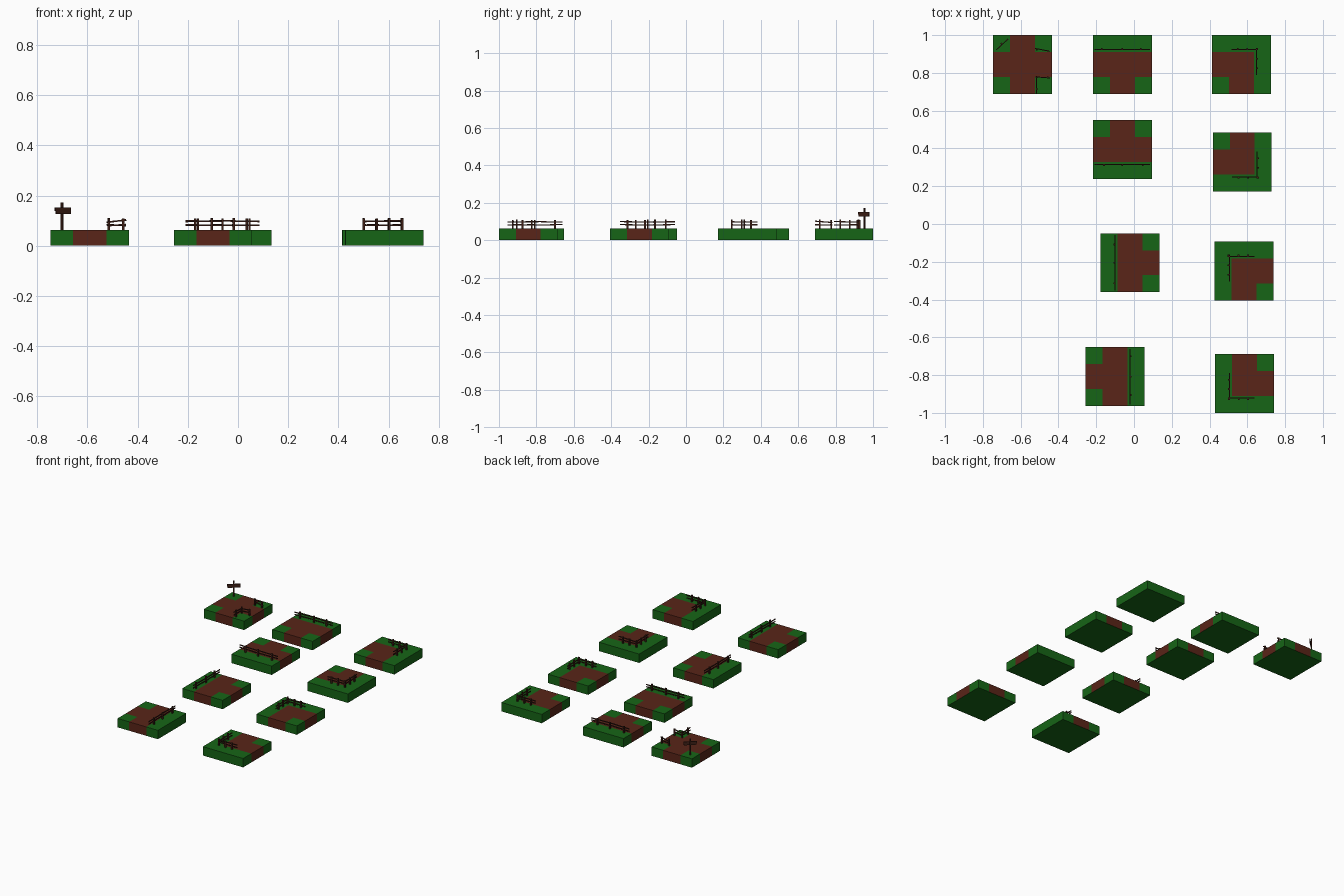
import bpy, bmesh, random
from math import radians
from mathutils import Matrix, Vector

if "Cube" in bpy.data.objects:
    bpy.data.objects.remove(bpy.data.objects["Cube"])

random.seed(4)
H, HALF, P = 0.062, 0.156, 0.066     # slab height, half size, half path width


def mat(name, rgb):
    m = bpy.data.materials.new(name)
    m.diffuse_color = (*rgb, 1)
    m.use_nodes = True
    m.node_tree.nodes["Principled BSDF"].inputs["Base Color"].default_value = m.diffuse_color
    return m


GRASS = mat("grass", (0.008, 0.13, 0.008))
DIRT = mat("dirt", (0.1, 0.018, 0.009))
WOOD = mat("wood", (0.05, 0.014, 0.008))


def finish(bm, name, mats, loc, rot):
    me = bpy.data.meshes.new(name)
    bm.to_mesh(me)
    bm.free()
    for m in mats:
        me.materials.append(m)
    ob = bpy.data.objects.new(name, me)
    ob.location = (loc[0], loc[1], 0)
    ob.rotation_euler.z = radians(rot)
    bpy.context.collection.objects.link(ob)


def slab(name, loc, rot, arms):
    """Grass block with a dirt path through the middle and the given arms."""
    bm = bmesh.new()
    bmesh.ops.create_cube(bm, size=1, matrix=Matrix.Translation((0, 0, H / 2))
                          @ Matrix.Diagonal((2 * HALF, 2 * HALF, H, 1)))
    for ax in (Vector((1, 0, 0)), Vector((0, 1, 0))):
        for s in (-P, P):
            bmesh.ops.bisect_plane(bm, geom=bm.verts[:] + bm.edges[:] + bm.faces[:],
                                   plane_co=ax * s, plane_no=ax)
    bm.normal_update()

    def cell(v):
        return (v > P) - (v < -P)
    for f in bm.faces:
        c = f.calc_center_median()
        key = (cell(c.x), cell(c.y))
        if f.normal.z > -0.5 and (key == (0, 0) or key in arms):
            f.material_index = 1
    finish(bm, name, (GRASS, DIRT), loc, rot)


def bar(bm, a, b, w, h):
    """Square beam from a to b."""
    a, b = Vector(a), Vector(b)
    d = b - a
    m = Matrix.Translation((a + b) / 2) @ d.to_track_quat('X', 'Z').to_matrix().to_4x4()
    bmesh.ops.create_cube(bm, size=1, matrix=m @ Matrix.Diagonal((d.length, w, h, 1)))


def post(bm, x, y):
    bar(bm, (x, y, H - 0.004), (x, y, 0.109 + random.uniform(-0.002, 0.001)), 0.009, 0.009)


def rails(bm, a, b, tilt=0.002):
    """Two slightly crooked rails between two plan points."""
    for z in (0.082, 0.098):
        t = random.uniform(-tilt, tilt)
        bar(bm, (*a, z + t), (*b, z - t), 0.005, 0.006)


F = 0.083                            # fence distance from tile centre
W, E, S, N = (-1, 0), (1, 0), (0, -1), (0, 1)

# T junctions with a straight fence
for i, (x, y, r) in enumerate([(-0.062, 0.845, 0), (-0.062, 0.394, 180),
                               (-0.022, -0.205, 90), (-0.10, -0.808, -90)]):
    slab(f"t_junction_{i}", (x, y), r, {W, E, S})
    bm = bmesh.new()
    for px in (-0.108, 0, 0.097):
        post(bm, px, F)
    rails(bm, (-0.147, F - 0.005), (0.004, F - 0.005))
    rails(bm, (-0.004, F - 0.005), (0.147, F - 0.005))
    finish(bm, f"straight_fence_{i}", [WOOD], (x, y), r)

# Corners with an L-shaped fence
for i, (x, y, r) in enumerate([(0.57, 0.845, 0), (0.573, 0.328, -90),
                               (0.583, -0.249, 90), (0.584, -0.844, 180)]):
    slab(f"corner_{i}", (x, y), r, {W, S})
    bm = bmesh.new()
    post(bm, F, F)
    for p in (0.03, -0.02):
        post(bm, p, F)
        post(bm, F, p)
    rails(bm, (-0.055, F - 0.005), (F + 0.004, F - 0.005))
    rails(bm, (F - 0.005, -0.055), (F - 0.005, F + 0.004))
    finish(bm, f"corner_fence_{i}", [WOOD], (x, y), r)

# Crossroads with broken fences
C = (-0.591, 0.845)
slab("crossroads", C, 0, {W, E, S, N})
bm = bmesh.new()
for p in ((0.076, 0.077), (0.134, 0.072), (0.076, -0.068), (0.134, -0.068), (0.076, -0.13)):
    post(bm, *p)
rails(bm, (0.068, 0.085), (0.145, 0.069), 0.008)
rails(bm, (0.07, -0.066), (0.145, -0.072), 0.008)
rails(bm, (0.074, -0.062), (0.074, -0.155), 0.004)
finish(bm, "broken_fences", [WOOD], C, 0)

# Signpost with a diagonal board
bm = bmesh.new()
bar(bm, (0, 0, H - 0.004), (0, 0, 0.172), 0.008, 0.008)
bar(bm, (-0.043, -0.006, 0.145), (0.043, -0.006, 0.145), 0.005, 0.013)
bar(bm, (-0.039, -0.006, 0.133), (0.041, -0.006, 0.133), 0.005, 0.012)
finish(bm, "signpost", [WOOD], (-0.702, 0.955), 43)
